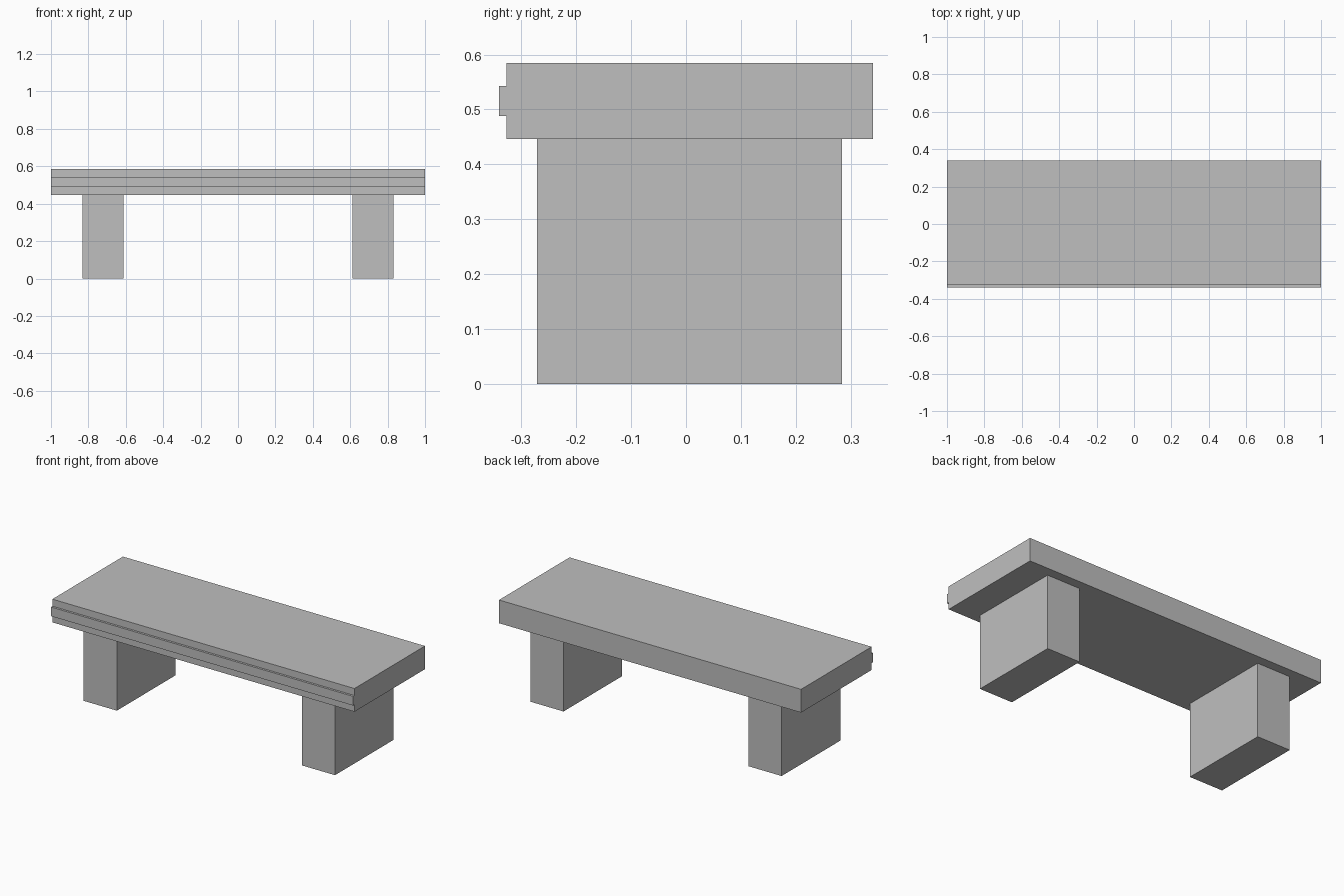
import bpy

default = bpy.data.objects.get("Cube")
if default:
    bpy.data.objects.remove(default, do_unlink=True)

# Single stone-grey material
stone = bpy.data.materials.new("stone_grey")
stone.use_nodes = True
GREY = (0.52, 0.52, 0.52, 1)
stone.diffuse_color = GREY
stone.node_tree.nodes["Principled BSDF"].inputs["Base Color"].default_value = GREY


def box(name, low, high):
    """Add a box spanning two opposite corners."""
    centre = [(a + b) / 2 for a, b in zip(low, high)]
    bpy.ops.mesh.primitive_cube_add(size=1, location=centre)
    obj = bpy.context.object
    obj.name = name
    obj.scale = [b - a for a, b in zip(low, high)]
    bpy.ops.object.transform_apply(location=False, rotation=False, scale=True)
    obj.data.materials.append(stone)
    return obj


SEAT_BOTTOM, SEAT_TOP = 0.446, 0.585
SEAT_FRONT, SEAT_BACK = -0.327, 0.34

# Seat slab with a raised band along the front edge
box("seat", (-1, SEAT_FRONT, SEAT_BOTTOM), (1, SEAT_BACK, SEAT_TOP))
box("front_trim", (-1, -0.34, 0.488), (1, SEAT_FRONT, 0.543))

# Two block legs
for name, x in (("left_leg", 0.722), ("right_leg", -0.722)):
    box(name, (x - 0.11, -0.271, 0), (x + 0.11, 0.284, SEAT_BOTTOM))
